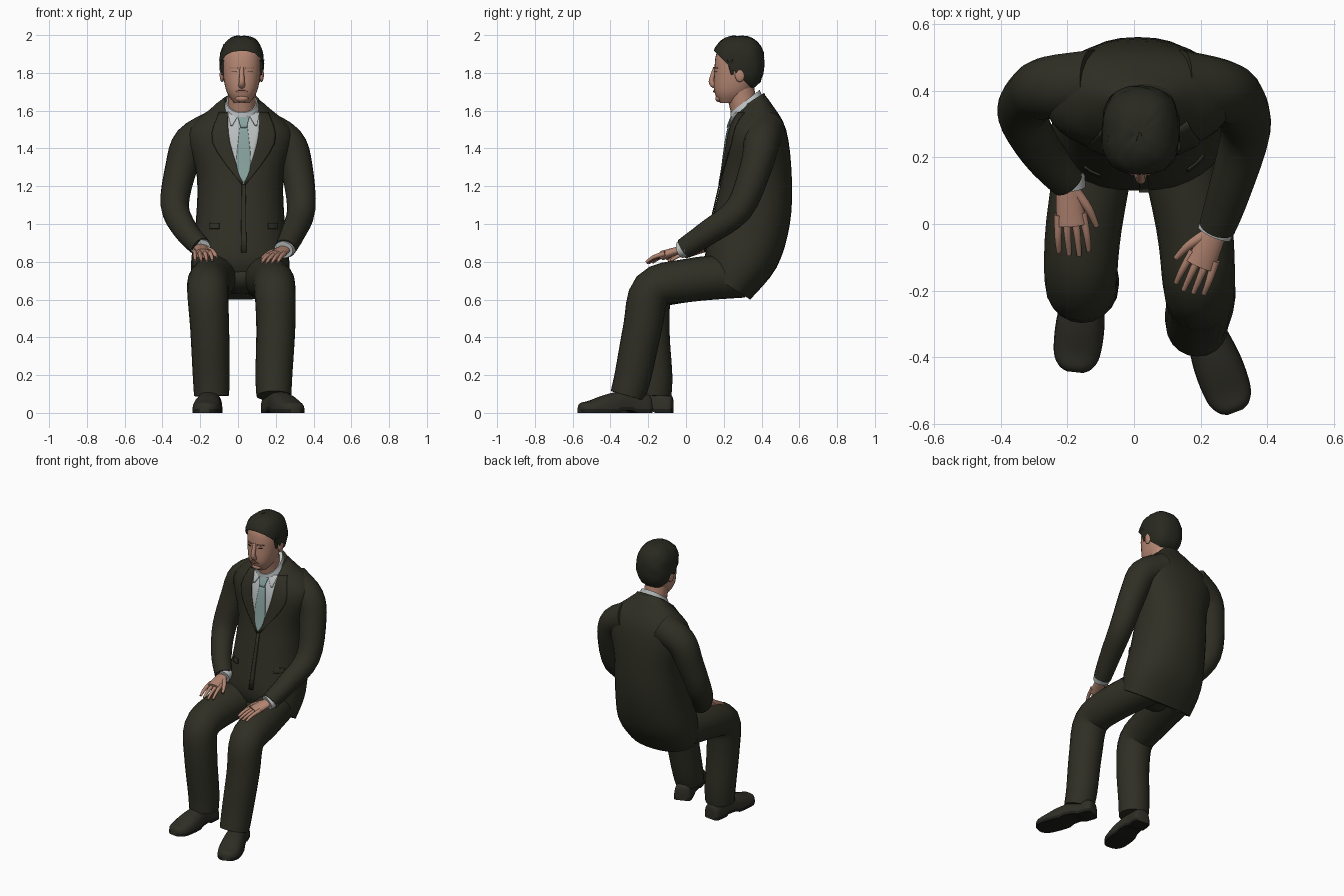
import bpy, bmesh, math, random
from mathutils import Vector
from mathutils.bvhtree import BVHTree

random.seed(4)
if "Cube" in bpy.data.objects:
    bpy.data.objects.remove(bpy.data.objects["Cube"])


def material(name, *rgb):
    made = bpy.data.materials.new(name)
    made.use_nodes = True
    made.diffuse_color = (*rgb, 1)
    made.node_tree.nodes["Principled BSDF"].inputs["Base Color"].default_value = (*rgb, 1)
    return made


SUIT = material("dark olive suit", .028, .028, .018)
HAIR = material("dark hair", .022, .022, .015)
SKIN = material("skin", .46, .24, .17)
LIPS = material("lips and brows", .33, .16, .115)
SHIRT = material("pale shirt", .5, .53, .53)
TIE = material("teal tie", .25, .37, .35)
SHOE = material("shoe leather", .028, .027, .019)
SOLE = material("shoe sole", .012, .012, .01)


def finish(name, bm, mat):
    bmesh.ops.recalc_face_normals(bm, faces=bm.faces)
    mesh = bpy.data.meshes.new(name)
    bm.to_mesh(mesh)
    bm.free()
    made = bpy.data.objects.new(name, mesh)
    bpy.context.collection.objects.link(made)
    mesh.materials.append(mat)
    bpy.ops.object.select_all(action='DESELECT')
    made.select_set(True)
    bpy.context.view_layer.objects.active = made
    bpy.ops.object.shade_smooth_by_angle(angle=math.radians(45))
    return made


def spline(rows, steps=4):
    """Smooth curve through rows of numbers."""
    padded = [rows[0], *rows, rows[-1]]
    curve = []
    for before, start, end, after in zip(padded, padded[1:], padded[2:], padded[3:]):
        for step in range(steps):
            t = step / steps
            curve.append([b + t * (c - a) / 2 + t * t * (a - 2.5 * b + 2 * c - d / 2)
                          + t ** 3 * (3 * (b - c) + d - a) / 2
                          for a, b, c, d in zip(before, start, end, after)])
    return curve + [list(rows[-1])]


def rounded(value, power):
    return math.copysign(abs(value) ** power, value)


def unit_circle(count, power=1):
    angles = [math.tau * i / count for i in range(count)]
    return [(rounded(math.cos(a), power), rounded(math.sin(a), power)) for a in angles]


def loft(name, rings, mat):
    bm = bmesh.new()
    loops = [[bm.verts.new(point) for point in ring] for ring in rings]
    for lower, upper in zip(loops, loops[1:]):
        for i in range(len(lower)):
            bm.faces.new((lower[i - 1], lower[i], upper[i], upper[i - 1]))
    bm.faces.new(loops[0])
    bm.faces.new(loops[-1])
    return finish(name, bm, mat)


def stack(name, middle, rows, mat):
    """Tilted rings: half width, front y, front z, back y, back z."""
    rings = []
    for half, front_y, front_z, back_y, back_z in spline(rows):
        front, back = Vector((middle, front_y, front_z)), Vector((middle, back_y, back_z))
        rings.append([front.lerp(back, (1 + s) / 2) + Vector((half * c, 0, 0))
                      for c, s in unit_circle(32, .88)])
    return loft(name, rings, mat)


def tube(name, points, start, end, mat, flat=1):
    """Tapered tube along a smooth path, with a start and end radius."""
    path = [Vector(p) for p in spline(points)]
    last = len(path) - 1
    rings = []
    for i, centre in enumerate(path):
        along = (path[min(i + 1, last)] - path[max(i - 1, 0)]).normalized()
        side = Vector((1, 0, 0))
        side = (side - along * side.dot(along)).normalized()
        up = along.cross(side) * flat
        radius = start + (end - start) * i / last
        rings.append([centre + (side * c + up * s) * radius for c, s in unit_circle(20)])
    return loft(name, rings, mat)


def ball(name, centre, size, mat, power=1, cut=None, rough=0):
    bm = bmesh.new()
    bmesh.ops.create_uvsphere(bm, u_segments=32, v_segments=20, radius=1)
    for v in bm.verts:
        v.co = [middle + radius * rounded(c, power) + random.uniform(-rough, rough)
                for middle, radius, c in zip(centre, size, v.co)]
    if cut:
        bmesh.ops.bisect_plane(bm, geom=[*bm.verts, *bm.edges, *bm.faces], plane_co=cut,
                               plane_no=(0, 1, 1), clear_inner=True)
    return finish(name, bm, mat)


def surface(made):
    mesh = made.data
    return BVHTree.FromPolygons([v.co for v in mesh.vertices], [p.vertices for p in mesh.polygons])


def panel(name, base, rows, mat, lift=.003, middle=.03, side=1):
    """Thin plate laid on the front of a base. Rows: height, inner and outer reach from the middle."""
    bm = bmesh.new()
    grid, columns = [], 8
    for z, inner, outer in spline(rows):
        line = []
        for i in range(columns + 1):
            x = middle + side * (inner + (outer - inner) * i / columns)
            hit = base.ray_cast(Vector((x, -1, z)), Vector((0, 1, 0)))[0]
            y = hit.y if hit else .27
            line.append(bm.verts.new((x, y - lift, z)))
        grid.append(line)
    for upper, lower in zip(grid, grid[1:]):
        for i in range(columns):
            bm.faces.new((upper[i], upper[i + 1], lower[i + 1], lower[i]))
    plate = finish(name, bm, mat).modifiers.new("thickness", 'SOLIDIFY')
    plate.thickness, plate.offset = .006, 0


def centred(*rows):
    return [(z, -half, half) for z, half in rows]


def bar(z, height, inner, outer):
    return [(z + height, inner, outer), (z - height, inner, outer)]


# Jacket body and collar
jacket = stack("jacket_body", .012, [
    (.25, .12, .74, .34, .6), (.26, .1, .83, .48, .77), (.235, .14, 1.03, .55, 1),
    (.23, .19, 1.25, .56, 1.25), (.28, .22, 1.46, .53, 1.5), (.16, .25, 1.56, .45, 1.64),
    (.1, .27, 1.59, .41, 1.69)], SUIT)
chest = surface(jacket)
stack("jacket_collar", .02, [(.12, .3, 1.6, .43, 1.65), (.09, .28, 1.61, .415, 1.695)], SUIT)

# Shirt front, tie, lapels and jacket details
panel("shirt_front", chest, centred((1.58, .09), (1.5, .09), (1.4, .068), (1.21, .004)), SHIRT)
panel("tie", chest, centred((1.53, .018), (1.32, .038), (1.22, .004)), TIE, .009)
panel("tie_knot", chest, centred((1.58, .034), (1.51, .016)), TIE, .015)
panel("jacket_front_edge", chest, centred((1.21, .01), (.85, .015)), SUIT, .006)
for side, s in (("right", -1), ("left", 1)):
    panel(side + "_lapel", chest, [(1.59, .085, .13), (1.43, .072, .165), (1.21, .002, .012)],
          SUIT, .007, side=s)
    panel(side + "_shirt_collar", chest, [(1.59, .02, .085), (1.52, .06, .07)], SHIRT, .012, side=s)
    panel(side + "_pocket_flap", chest, bar(.99, .015, .13, .18), SUIT, .006, side=s)

# Sleeves, cuffs and hands
ARMS = {
    "right": [(-.12, .42, 1.5), (-.25, .41, 1.43), (-.3, .39, 1.3), (-.335, .33, 1.1),
              (-.28, .22, .97), (-.2, .13, .88)],
    "left": [(.13, .42, 1.5), (.26, .4, 1.43), (.31, .37, 1.3), (.335, .28, 1.08),
             (.29, .11, .95), (.25, -.01, .87)]}
for side, path in ARMS.items():
    s = 1 if side == "right" else -1
    tube(side + "_sleeve", path, .105, .055, SUIT)
    wrist = Vector(path[-1])
    reach = Vector((.02, -.22, -.06) if side == "right" else (-.085, -.19, -.06))
    across = reach.cross(Vector((0, 0, -s))).normalized()

    def spot(forward, inward=0, up=0):
        return wrist + reach * forward + across * inward + Vector((0, 0, up))

    tube(side + "_cuff", [spot(-.1), spot(.1)], .054, .053, SHIRT, .85)
    tube(side + "_palm", [spot(0), spot(.3), spot(.6)], .034, .046, SKIN, .55)
    for i, finger in enumerate(("index", "middle", "ring", "little")):
        off = .036 - .024 * i
        length = 1.04 - .05 * abs(i - 1.3)
        tube(f"{side}_{finger}_finger", [spot(.45, off), spot(.75, off * 1.2), spot(length, off * 1.25, -.015)],
             .014, .007, SKIN)
    tube(side + "_thumb", [spot(.15, .02), spot(.4, .055), spot(.65, .075, -.015)], .018, .008, SKIN)

# Trousers
LEGS = {
    "right": [(-.1, .3, .73), (-.15, 0, .7), (-.16, -.17, .64), (-.15, -.19, .45), (-.142, -.17, .2),
              (-.14, -.17, .09)],
    "left": [(.12, .3, .73), (.18, 0, .7), (.195, -.18, .65), (.2, -.23, .45), (.19, -.28, .2),
             (.19, -.31, .09)]}
for side, path in LEGS.items():
    tube(side + "_trouser_leg", path, .12, .092, SUIT)
ball("trouser_seat", (.02, .25, .72), (.19, .14, .09), SUIT)

# Shoes, with profile rows: fraction along, half width, top
PROFILE = [(0, .035, .08), (.05, .055, .1), (.3, .057, .12), (.6, .073, .1), (.85, .07, .065),
           (.96, .05, .055), (1, .025, .04)]
FEET = {"right": ((-.135, -.07, 0), (-.178, -.445, 0)), "left": ((.165, -.19, 0), (.305, -.565, 0))}
for side, ends in FEET.items():
    heel, toe = map(Vector, ends)
    out = (toe - heel).normalized().cross(Vector((0, 0, 1)))
    rings = []
    for along, half, top in spline(PROFILE):
        low = .012 if .25 < along < .5 else 0
        centre, welt = heel.lerp(toe, along), low + .02
        upper = [centre + out * half * c + Vector((0, 0, welt + (top - welt) * s))
                 for c, s in unit_circle(20, .8)[:11]]
        under = [centre + out * half * c + Vector((0, 0, low)) for c in (-1, 0, 1)]
        rings.append(upper + under)
    shoe = loft(side + "_shoe", rings, SHOE)
    shoe.data.materials.append(SOLE)
    for face in shoe.data.polygons:
        face.material_index = int(face.center.z < .024)

# Neck and shirt collar
tube("neck", [(.02, .32, 1.55), (.02, .285, 1.72)], .072, .075, SKIN)
stack("shirt_collar_band", .02, [(.097, .235, 1.56, .415, 1.65), (.08, .235, 1.59, .39, 1.71)], SHIRT)

# Head and face
MID = .02
head = stack("head", MID, [(half, front, z, back, z) for half, front, back, z in (
    (.04, .18, .26, 1.64), (.08, .15, .34, 1.7), (.1, .15, .38, 1.8), (.1, .16, .39, 1.9),
    (.06, .2, .35, 1.96))], SKIN)
face = surface(head)
ball("hair", (MID, .278, 1.85), (.117, .137, .147), HAIR, .8, (0, .15, 1.915), .003)
tube("nose", [(MID, .155, 1.83), (MID, .135, 1.755), (MID, .155, 1.735)], .01, .02, SKIN)
ball("chin", (MID, .175, 1.665), (.035, .02, .02), SKIN)
panel("mouth", face, centred((1.708, .02), (1.702, .03), (1.696, .02)), LIPS, middle=MID)
for side, s in (("right", -1), ("left", 1)):
    ball(side + "_ear", (MID + s * .105, .285, 1.79), (.012, .026, .038), SKIN)
    tube(side + "_sideburn", [(MID + s * .1, .235, 1.87), (MID + s * .1, .245, 1.79)], .02, .006, HAIR)
    panel(side + "_brow", face, bar(1.826, .003, .02, .064), LIPS, middle=MID, side=s)
    panel(side + "_eye", face, bar(1.806, .002, .03, .054), HAIR, middle=MID, side=s)
